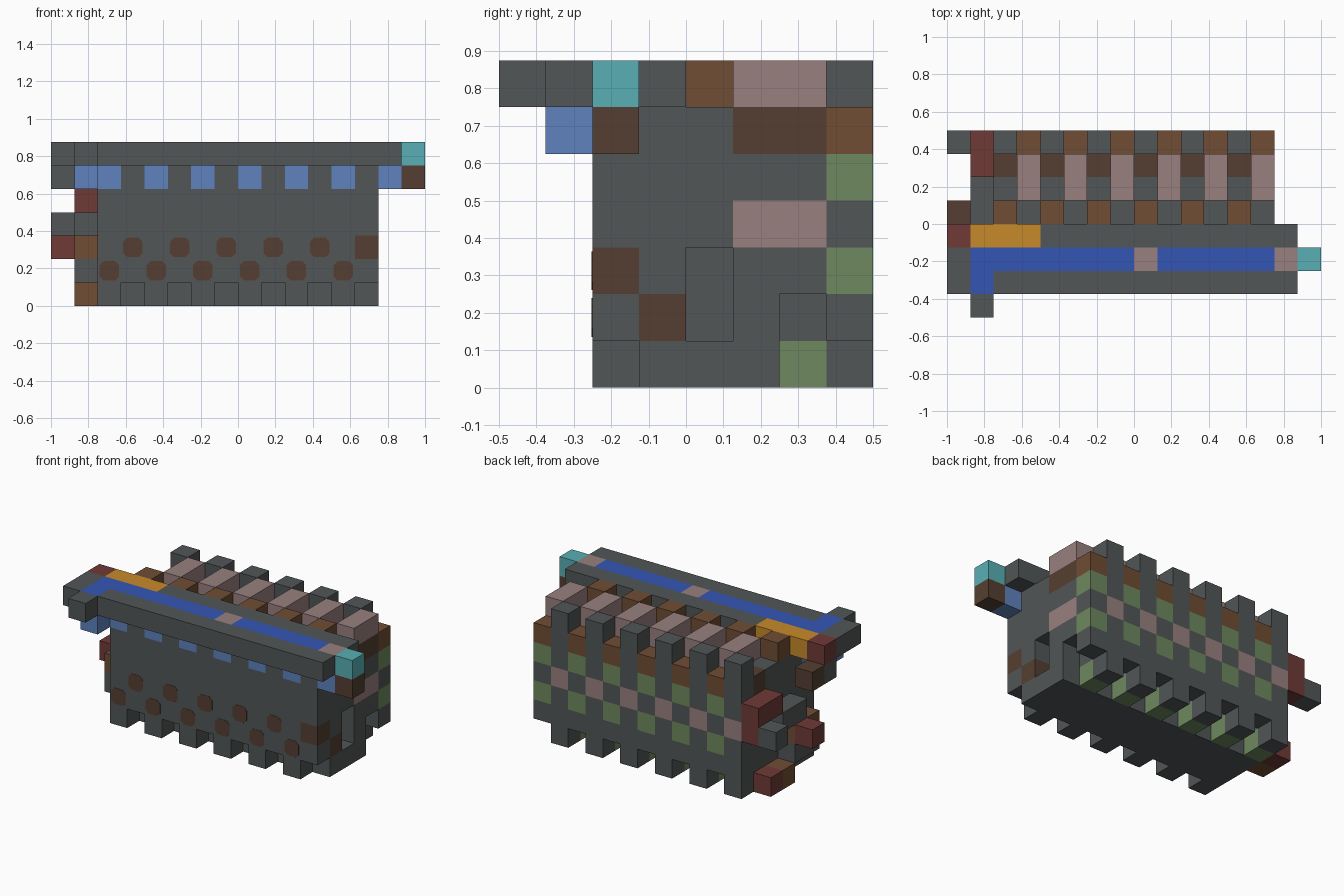
import bpy, bmesh
from mathutils import Vector

if "Cube" in bpy.data.objects:
    bpy.data.objects.remove(bpy.data.objects["Cube"])

U = 0.125                       # edge of one block
ORIGIN = Vector((-1, -0.5, 0))


def material(name, rgb):
    lin = [((c / 255 + 0.055) / 1.055) ** 2.4 for c in rgb] + [1]
    m = bpy.data.materials.new(name)
    m.use_nodes = True
    m.diffuse_color = lin
    bsdf = m.node_tree.nodes["Principled BSDF"]
    bsdf.inputs["Base Color"].default_value = lin
    bsdf.inputs["Roughness"].default_value = 0.9
    return m


MATS = {name: material(name, rgb) for name, rgb in {
    "slate grey": (82, 86, 87), "deep blue": (52, 86, 180),
    "light blue": (95, 130, 190), "cyan": (88, 175, 180),
    "orange": (199, 138, 42), "dusty pink": (152, 128, 126),
    "brown": (112, 77, 52), "dark brown": (85, 63, 50),
    "dark red": (110, 58, 54), "moss green": (110, 137, 94)}.items()}

cells = {}                      # block position -> part name
colours = {}                    # part name -> colour name


def cols(v):
    return [v] if isinstance(v, int) else v


def fill(part, colour, xs, ys, zs):
    """Claim blocks for a part; later parts replace earlier ones."""
    colours[part] = colour
    for x in cols(xs):
        for y in cols(ys):
            for z in cols(zs):
                cells[x, y, z] = part


def carve(xs, ys, zs):
    for x in cols(xs):
        for y in cols(ys):
            for z in cols(zs):
                cells.pop((x, y, z), None)


WALL = range(2, 14)
EVEN = range(2, 14, 2)
ODD = range(3, 14, 2)

# Main body with notched lower edges and side slot
fill("body", "slate grey", WALL, range(2, 8), range(6))
carve(ODD, [2, 7], 0)
carve(ODD, 6, [0, 1])
carve(13, 4, [1, 2])
fill("base_blocks", "moss green", EVEN, 6, 0)

# Woven back wall
fill("back_teeth", "slate grey", EVEN, 7, 6)
fill("back_brown_row", "brown", ODD, 7, 5)
fill("back_green_checks", "moss green", ODD, 7, [2, 4])
fill("back_pink_checks", "dusty pink", EVEN, 7, 3)

# Top weave
fill("top_brown_blocks", "brown", EVEN, 4, 6)
fill("top_pink_bars", "dusty pink", ODD, [5, 6], 6)
fill("under_bar_row", "dark brown", WALL, 6, 5)
fill("under_bar_end", "dark brown", 13, 5, 5)

# End face patches
fill("end_pink_patch", "dusty pink", 13, [5, 6], 3)
fill("end_brown_patch", "dark brown", 13, 3, 1)
fill("corner_brown_patch", "dark brown", 13, 2, 2)

# Overhanging top beam with its coloured strip
fill("beam", "slate grey", range(15), range(1, 4), 6)
fill("beam_peg", "slate grey", 1, 0, 6)
fill("beam_strip", "deep blue", range(1, 14), 2, 6)
fill("beam_strip_foot", "deep blue", 1, 1, 6)
fill("beam_pink_marks", "dusty pink", [8, 14], 2, 6)
fill("beam_orange_strip", "orange", range(1, 4), 3, 6)
fill("beam_red_end", "dark red", 0, 3, 6)
fill("beam_cyan_end", "cyan", 15, 2, 6)
fill("beam_end_support", "dark brown", 15, 2, 5)
fill("front_blue_row", "light blue", range(2, 15, 2), 2, 5)
fill("blue_hanger", "light blue", 1, 1, 5)

# Loops winding out of the other end
fill("upper_loop", "slate grey", 0, 3, 5)
fill("upper_loop_tip", "dark brown", 0, 4, 5)
fill("red_loop", "dark red", 1, 7, [3, 4])
fill("red_loop_inner", "dark red", 1, 6, 4)
fill("grey_loop_tip", "slate grey", 0, 7, 3)
fill("grey_loop", "slate grey", 1, [4, 5], 3)
fill("middle_loop", "brown", 1, [3, 4], 2)
fill("middle_loop_tip", "dark red", 0, 4, 2)
fill("lower_link", "slate grey", 1, [3, 4], 1)
fill("lower_loop", "brown", 1, 5, 0)
fill("lower_loop_end", "dark red", 1, 6, 0)


def finish(name, bm, colour):
    bmesh.ops.remove_doubles(bm, verts=bm.verts, dist=1e-4)
    mesh = bpy.data.meshes.new(name)
    bm.to_mesh(mesh)
    bm.free()
    mesh.materials.append(MATS[colour])
    bpy.context.collection.objects.link(bpy.data.objects.new(name, mesh))


# Turn each part into a mesh of its exposed block faces
for part, colour in colours.items():
    bm = bmesh.new()
    for cell in [c for c, p in cells.items() if p == part]:
        centre = Vector(cell) + Vector((0.5, 0.5, 0.5))
        for axis in range(3):
            for sign in (-1, 1):
                n = Vector((0, 0, 0))
                n[axis] = sign
                if tuple(int(a + b) for a, b in zip(cell, n)) in cells:
                    continue
                a = Vector((0, 0, 0))
                a[(axis + 1) % 3] = 0.5
                b = n.cross(a)
                mid = centre + n * 0.5
                bm.faces.new([bm.verts.new(ORIGIN + (mid + s * a + t * b) * U)
                              for s, t in ((-1, -1), (1, -1), (1, 1), (-1, 1))])
    finish(part, bm, colour)

# Rounded spots on the front wall
bm = bmesh.new()
spots = [(x, 1) for x in EVEN] + [(x, 2) for x in ODD if x < 13]
R, C = 0.052, 0.022
ring = [(R, C - R), (R, R - C), (R - C, R), (C - R, R),
        (-R, R - C), (-R, C - R), (C - R, -R), (R - C, -R)]
for x, z in spots:
    mid = ORIGIN + Vector((x + 0.5, 2, z + 0.5)) * U
    face = bm.faces.new([bm.verts.new(mid + Vector((dx, -0.002, dz)))
                         for dx, dz in ring])
    face.normal_update()
    if face.normal.y > 0:
        face.normal_flip()
    for v in bmesh.ops.extrude_face_region(bm, geom=[face], use_keep_orig=True)["geom"]:
        if isinstance(v, bmesh.types.BMVert):
            v.co.y += 0.002
bmesh.ops.recalc_face_normals(bm, faces=bm.faces)
finish("front_spots", bm, "dark brown")
